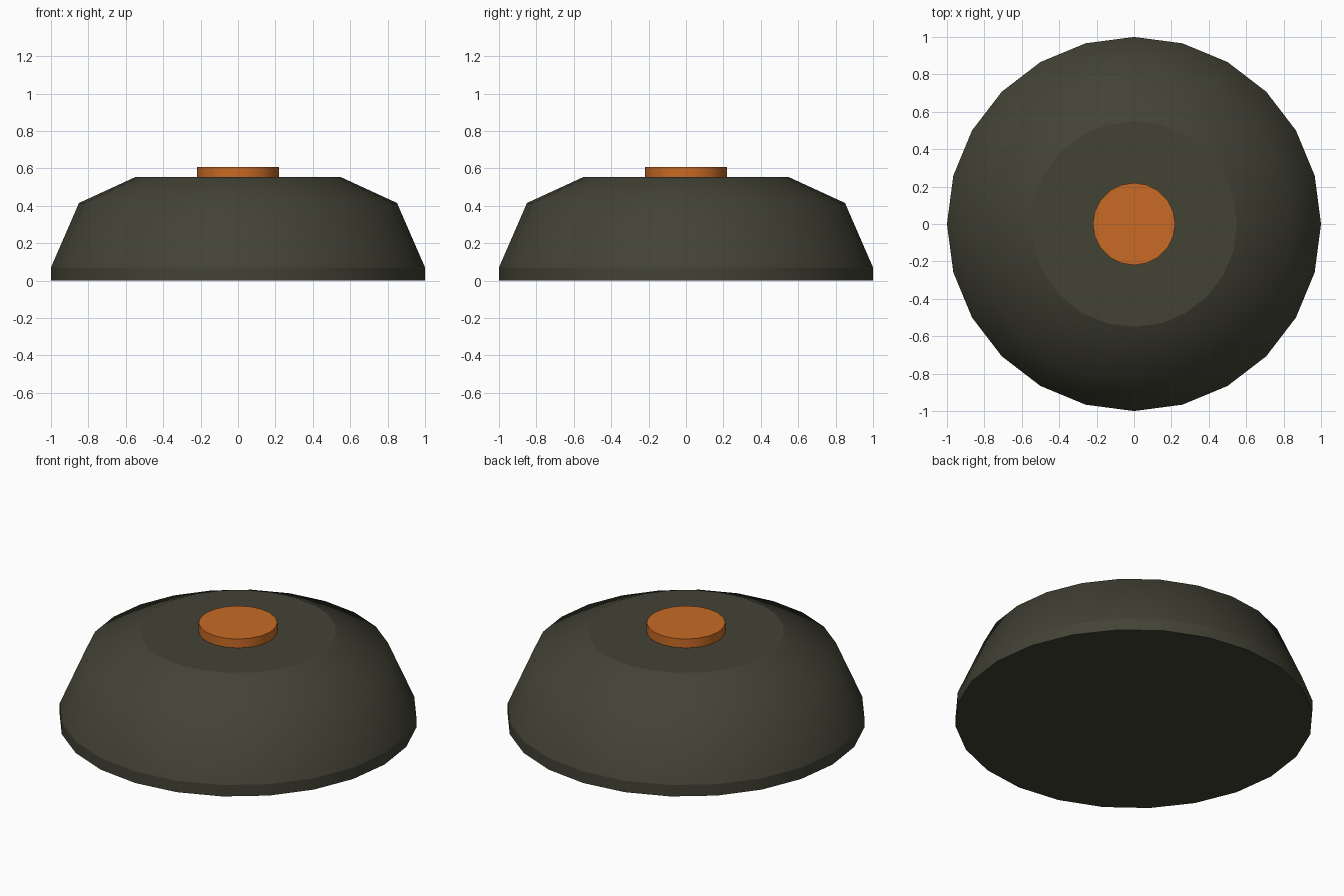
import bpy, bmesh, math

if "Cube" in bpy.data.objects:
    bpy.data.objects.remove(bpy.data.objects["Cube"])

def material(name, rgb):
    m = bpy.data.materials.new(name)
    m.diffuse_color = (*rgb, 1)
    m.use_nodes = True
    m.node_tree.nodes["Principled BSDF"].inputs["Base Color"].default_value = m.diffuse_color
    return m

olive = material("dark olive", (0.055, 0.055, 0.036))
orange = material("orange", (0.58, 0.145, 0.018))

def turned(name, profile, sides, mat, soft_heights=()):
    """Closed turned solid; rings stay sharp unless listed as soft."""
    bm = bmesh.new()
    rings = [[bm.verts.new((r * math.cos(2 * math.pi * i / sides),
                            r * math.sin(2 * math.pi * i / sides), z))
              for i in range(sides)] for r, z in profile]
    for a, b in zip(rings, rings[1:]):
        for i in range(sides):
            j = (i + 1) % sides
            bm.faces.new((a[i], a[j], b[j], b[i])).smooth = True
    bm.faces.new(rings[0][::-1])
    bm.faces.new(rings[-1])
    for e in bm.edges:
        z0, z1 = (v.co.z for v in e.verts)
        if abs(z0 - z1) < 1e-5 and not any(abs(z0 - s) < 1e-4 for s in soft_heights):
            e.smooth = False
    me = bpy.data.meshes.new(name)
    bm.to_mesh(me)
    bm.free()
    me.materials.append(mat)
    ob = bpy.data.objects.new(name, me)
    bpy.context.collection.objects.link(ob)
    return ob

# Domed casing with a vertical rim and a flat top
turned("casing", [(1, 0), (1, 0.07), (0.85, 0.415), (0.55, 0.553)], 24, olive, (0.415,))
# Round push button on top
turned("button", [(0.22, 0.55), (0.22, 0.608)], 20, orange)
